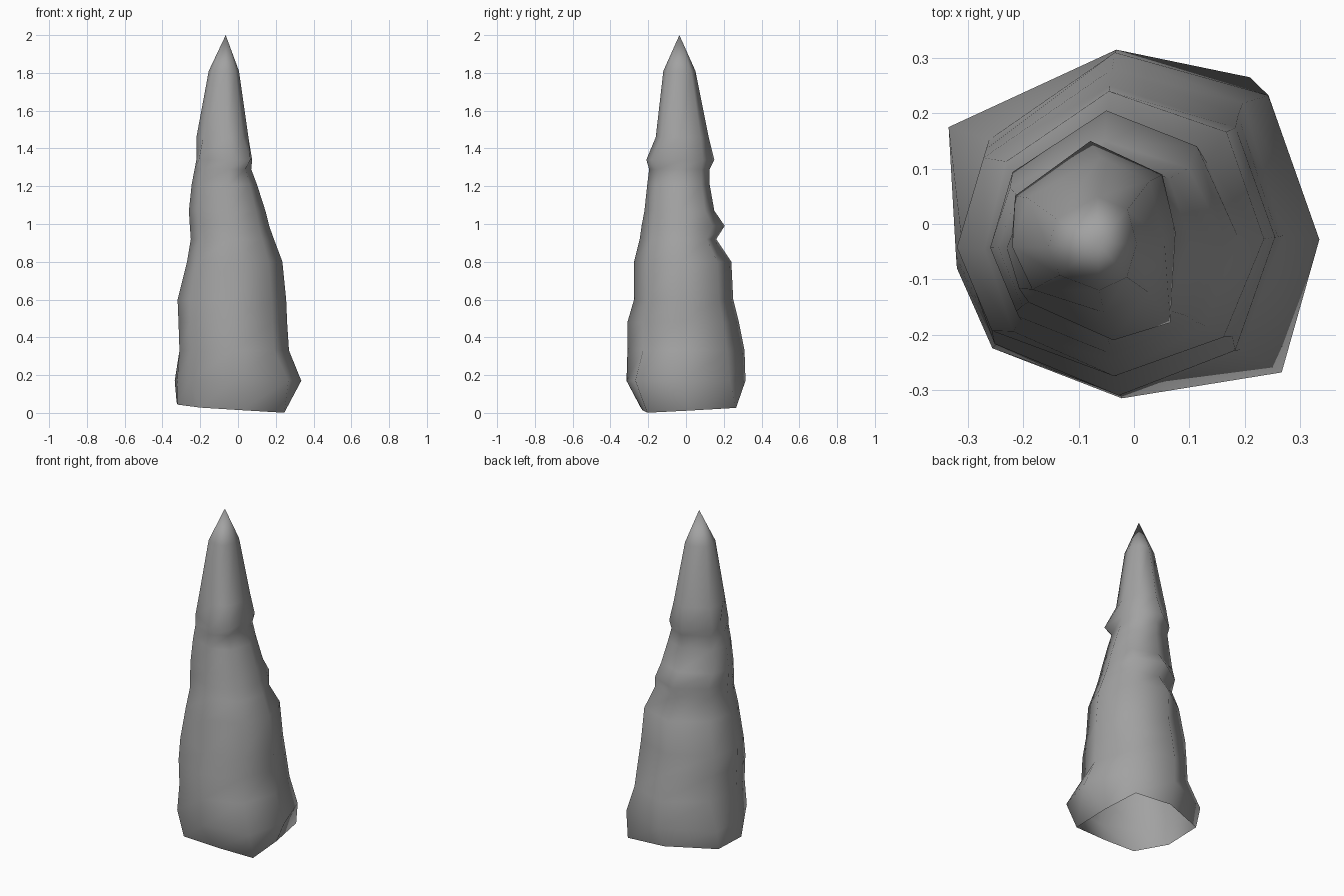
import bpy, bmesh

cube = bpy.data.objects.get("Cube")
if cube:
    bpy.data.objects.remove(cube)

# Single grey stone colour
stone = bpy.data.materials.new("grey stone")
stone.use_nodes = True
GREY = (0.36, 0.36, 0.36, 1)
stone.diffuse_color = GREY
stone.node_tree.nodes["Principled BSDF"].inputs["Base Color"].default_value = GREY

# Irregular eight-sided cross-sections, counter-clockwise from +x
FLARE = [(1, -.08), (.73, .74), (-.08, 1), (-1, .56),
         (-.96, -.17), (-.76, -.71), (-.05, -1), (.8, -.85)]
WAIST = [(1, -.05), (.74, .71), (-.08, 1), (-.84, .5),
         (-1, -.12), (-.79, -.69), (-.04, -1), (.72, -.73)]
LEDGE = [(1, .05), (.8, .65), (-.2, 1), (-.97, .43),
         (-1, .03), (-.93, -.5), (.05, -1), (.92, -.83)]

# Rim of the open underside
RIM = [(.24, .03), (.21, .265), (-.04, .27), (-.325, .15),
       (-.32, -.08), (-.2, -.24), (.02, -.23), (.245, -.205)]

# Rings up the spire: section, height, left/right reach and front/back reach
RINGS = [
    (FLARE, .17, -.335, .335, -.315, .315),
    (WAIST, .33, -.31, .27, -.31, .31),
    (WAIST, .48, -.315, .26, -.31, .28),
    (WAIST, .60, -.32, .255, -.275, .25),
    (WAIST, .80, -.27, .235, -.275, .24),
    (WAIST, .92, -.25, .19, -.245, .16),
    (WAIST, .99, -.255, .165, -.235, .205),
    (WAIST, 1.07, -.26, .145, -.22, .15),
    (WAIST, 1.21, -.245, .10, -.205, .125),
    (WAIST, 1.29, -.23, .07, -.195, .125),
    (LEDGE, 1.34, -.22, .075, -.21, .15),
    (WAIST, 1.46, -.22, .055, -.16, .12),
    (WAIST, 1.81, -.155, .005, -.12, .05),
]
APEX = (-.065, -.035, 2)


def ring_points(section, z, x0, x1, y0, y1):
    """Fit a section to its reach on each side of the leaning axis."""
    cx, cy = APEX[0] * z / 2, APEX[1] * z / 2
    return [(cx + ux * ((x1 - cx) if ux > 0 else (cx - x0)),
             cy + uy * ((y1 - cy) if uy > 0 else (cy - y0)), z)
            for ux, uy in section]


# Rock spire: sloping rim, stacked rings joined by quads, open underneath
bm = bmesh.new()
loops = [[(x, y, .027 - .065 * x + .05 * y) for x, y in RIM]]
loops += [ring_points(*ring) for ring in RINGS]
rings = [[bm.verts.new(p) for p in loop] for loop in loops]
n = len(RIM)
for low, high in zip(rings, rings[1:]):
    for i in range(n):
        j = (i + 1) % n
        bm.faces.new((low[i], low[j], high[j], high[i]))
tip = bm.verts.new(APEX)
for i in range(n):
    bm.faces.new((rings[-1][i], rings[-1][(i + 1) % n], tip))

for face in bm.faces:
    face.smooth = True
mesh = bpy.data.meshes.new("rock_spire")
bm.to_mesh(mesh)
bm.free()
mesh.materials.append(stone)
spire = bpy.data.objects.new("rock_spire", mesh)
bpy.context.collection.objects.link(spire)
